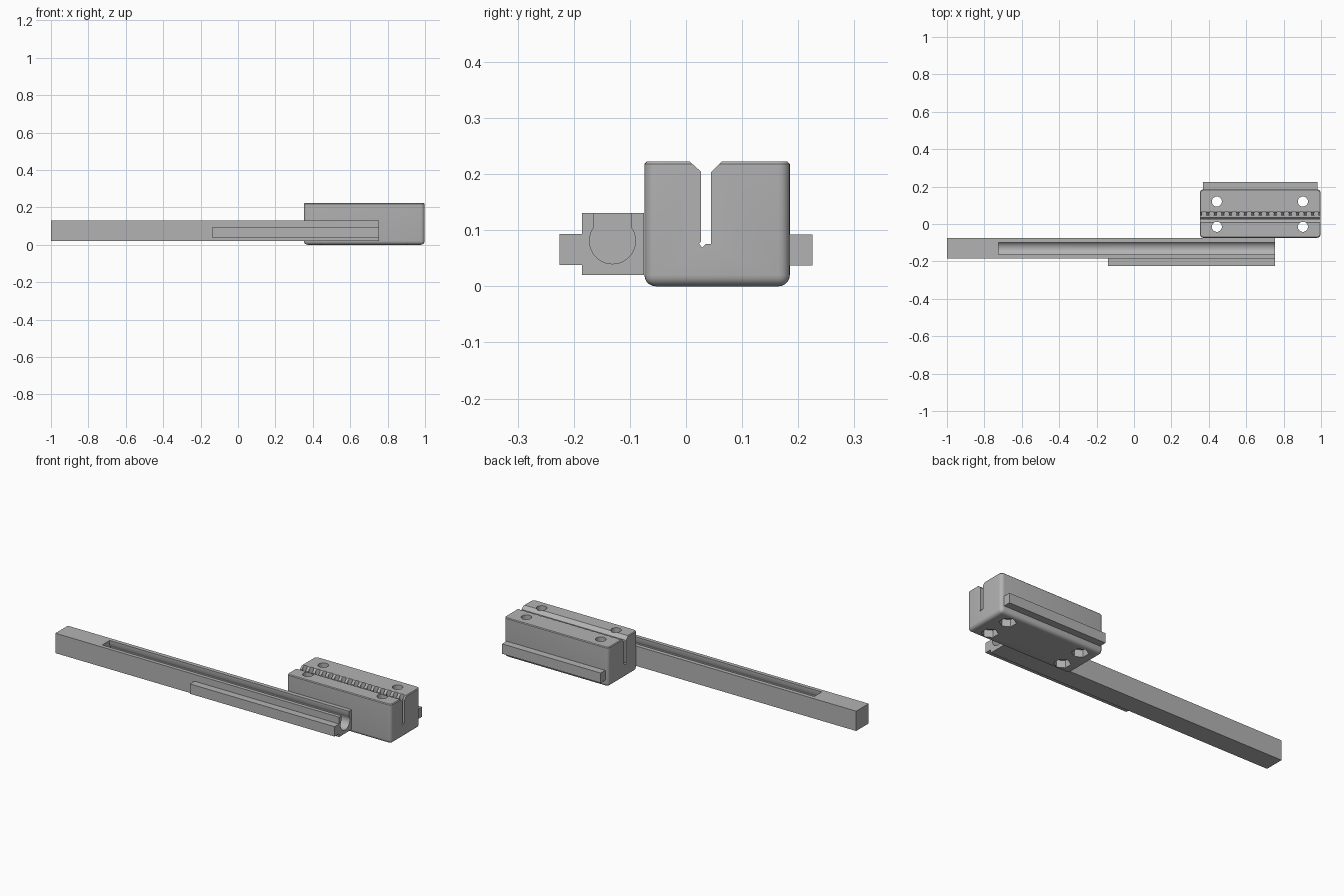
import bpy, bmesh, math
from mathutils import Matrix

old = bpy.data.objects.get("Cube")
if old:
    bpy.data.objects.remove(old, do_unlink=True)

grey = bpy.data.materials.new("plain grey")
grey.use_nodes = True
GREY = (0.45, 0.45, 0.45, 1)
grey.diffuse_color = GREY
grey.node_tree.nodes["Principled BSDF"].inputs["Base Color"].default_value = GREY


def make(name, bm):
    bmesh.ops.recalc_face_normals(bm, faces=bm.faces)
    mesh = bpy.data.meshes.new(name)
    bm.to_mesh(mesh)
    bm.free()
    mesh.materials.append(grey)
    ob = bpy.data.objects.new(name, mesh)
    bpy.context.collection.objects.link(ob)
    return ob


def box_mesh(x, y, z):
    bm = bmesh.new()
    bmesh.ops.create_cube(bm, size=1)
    for v in bm.verts:
        v.co = [r[0] if c < 0 else r[1] for c, r in zip(v.co, (x, y, z))]
    return bm


def box(name, x, y, z):
    return make(name, box_mesh(x, y, z))


def rod(name, centre, r1, r2, depth, sides=32, axis="Z"):
    bm = bmesh.new()
    bmesh.ops.create_cone(bm, cap_ends=True, segments=sides, radius1=r1, radius2=r2, depth=depth)
    turn = Matrix.Rotation(math.pi / 2, 4, "Y") if axis == "X" else Matrix()
    bm.transform(Matrix.Translation(centre) @ turn)
    return make(name, bm)


def extrude_x(name, points, x0, x1):
    bm = bmesh.new()
    face = bm.faces.new([bm.verts.new((x0, y, z)) for y, z in points])
    ext = bmesh.ops.extrude_face_region(bm, geom=[face])
    bmesh.ops.translate(bm, vec=(x1 - x0, 0, 0),
                        verts=[g for g in ext["geom"] if isinstance(g, bmesh.types.BMVert)])
    return make(name, bm)


def cut(ob, cutters):
    bpy.context.view_layer.objects.active = ob
    for c in cutters:
        c.hide_render = True
        mod = ob.modifiers.new("cut", "BOOLEAN")
        mod.operation, mod.solver, mod.object = "DIFFERENCE", "EXACT", c
        bpy.ops.object.modifier_apply(modifier=mod.name)
        bpy.data.objects.remove(c, do_unlink=True)


def smooth(ob):
    bpy.ops.object.select_all(action="DESELECT")
    ob.select_set(True)
    bpy.context.view_layer.objects.active = ob
    bpy.ops.object.shade_smooth_by_angle(angle=math.radians(35))


# Long bar with an open round channel, a funnel and a small through hole
MID = -0.131
bar = box("long_bar", (-1, 0.755), (-0.185, -0.075), (0.02, 0.131))
R, CZ = 0.041, 0.081
HALF = 0.033
a0 = math.acos(HALF / R)
arc = [math.pi - a0 + i * (math.pi + 2 * a0) / 28 for i in range(29)]
channel = [(MID + R * math.cos(a), CZ + R * math.sin(a)) for a in arc]
channel += [(MID + HALF, 0.15), (MID - HALF, 0.15)]
cut(bar, [
    extrude_x("channel_cutter", channel, -0.725, 0.8),
    rod("funnel_cutter", (-0.75, MID, CZ - 0.002), 0.019, 0.039, 0.06, axis="X"),
    rod("hole_cutter", (-0.88, MID, 0.075), 0.019, 0.019, 0.4, axis="X"),
])
smooth(bar)
box("bar_rail", (-0.14, 0.755), (-0.225, -0.184), (0.038, 0.093))

# Clamp block: rounded sides and bottom, fine chamfer round the top
TOP = 0.222
bm = box_mesh((0.352, 0.998), (-0.074, 0.185), (0, TOP))
is_top = lambda e: all(v.co.z > TOP - 0.001 for v in e.verts)
bmesh.ops.bevel(bm, geom=[e for e in bm.edges if not is_top(e)], offset=0.02,
                segments=5, profile=0.5, affect="EDGES")
rim = [e for e in bm.edges if is_top(e)]
bmesh.ops.bevel(bm, geom=rim, offset=0.004, segments=1, affect="EDGES")
block = make("clamp_block", bm)

# Belt slot with chamfered mouth and a relief groove in the floor
slot = [(-0.002, 0.23), (0.027, 0.204), (0.027, 0.08), (0.023, 0.076), (0.029, 0.069),
        (0.035, 0.075), (0.045, 0.075), (0.045, 0.204), (0.071, 0.23)]
cutters = [extrude_x("slot_cutter", slot, 0.3, 1.05)]

# Rounded valleys between the belt teeth
PITCH = 0.04
for i in range(16):
    x = 0.675 + (i - 7.5) * PITCH
    cutters.append(rod("valley_cutter", (x, 0.054, 0.175), 0.013, 0.013, 0.2, 14))

# Bolt holes with hexagonal nut pockets underneath
for x in (0.443, 0.903):
    for y in (-0.015, 0.12):
        cutters.append(rod("bolt_cutter", (x, y, 0.1), 0.027, 0.027, 0.4))
        cutters.append(rod("nut_cutter", (x, y, 0), 0.043, 0.043, 0.08, 6))
cut(block, cutters)
smooth(block)
box("block_rail", (0.37, 0.98), (0.184, 0.225), (0.037, 0.092))
